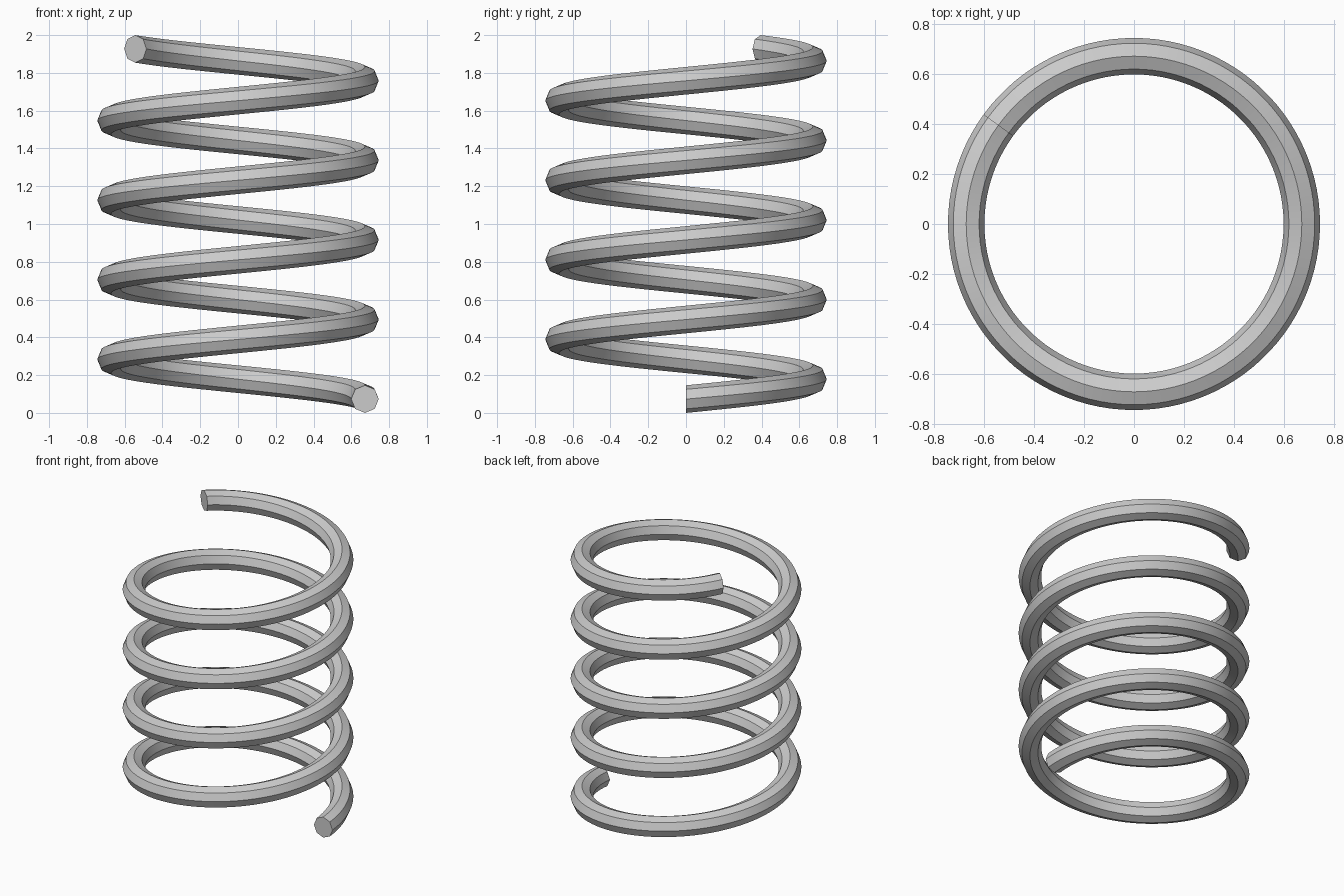
import bpy, bmesh
from math import sin, cos, tau

if "Cube" in bpy.data.objects:
    bpy.data.objects.remove(bpy.data.objects["Cube"])

# Coil spring: an octagonal section swept along a helix
COIL_R, WIRE_R, SIDES = 0.672, 0.073, 8
TURNS, STEPS_PER_TURN = 4.4, 100
RISE = 2.0 - 2 * WIRE_R

bm = bmesh.new()
steps = round(TURNS * STEPS_PER_TURN)
rings = []
for i in range(steps + 1):
    t = i / steps
    a = tau * TURNS * t
    ring = []
    for k in range(SIDES):
        b = tau * k / SIDES
        r = COIL_R + WIRE_R * cos(b)
        z = WIRE_R + RISE * t + WIRE_R * sin(b)
        ring.append(bm.verts.new((r * cos(a), r * sin(a), z)))
    rings.append(ring)

# Wire sides
for lo, hi in zip(rings, rings[1:]):
    for k in range(SIDES):
        n = (k + 1) % SIDES
        bm.faces.new((lo[k], lo[n], hi[n], hi[k]))

# Flat end caps
bm.faces.new(rings[0])
bm.faces.new(rings[-1])
bmesh.ops.recalc_face_normals(bm, faces=bm.faces[:])

mesh = bpy.data.meshes.new("coil_spring")
bm.to_mesh(mesh)
bm.free()
spring = bpy.data.objects.new("coil_spring", mesh)
bpy.context.collection.objects.link(spring)

# Smooth along the coil, crisp along the octagon edges
bpy.context.view_layer.objects.active = spring
spring.select_set(True)
bpy.ops.object.shade_smooth_by_angle(angle=0.5)
